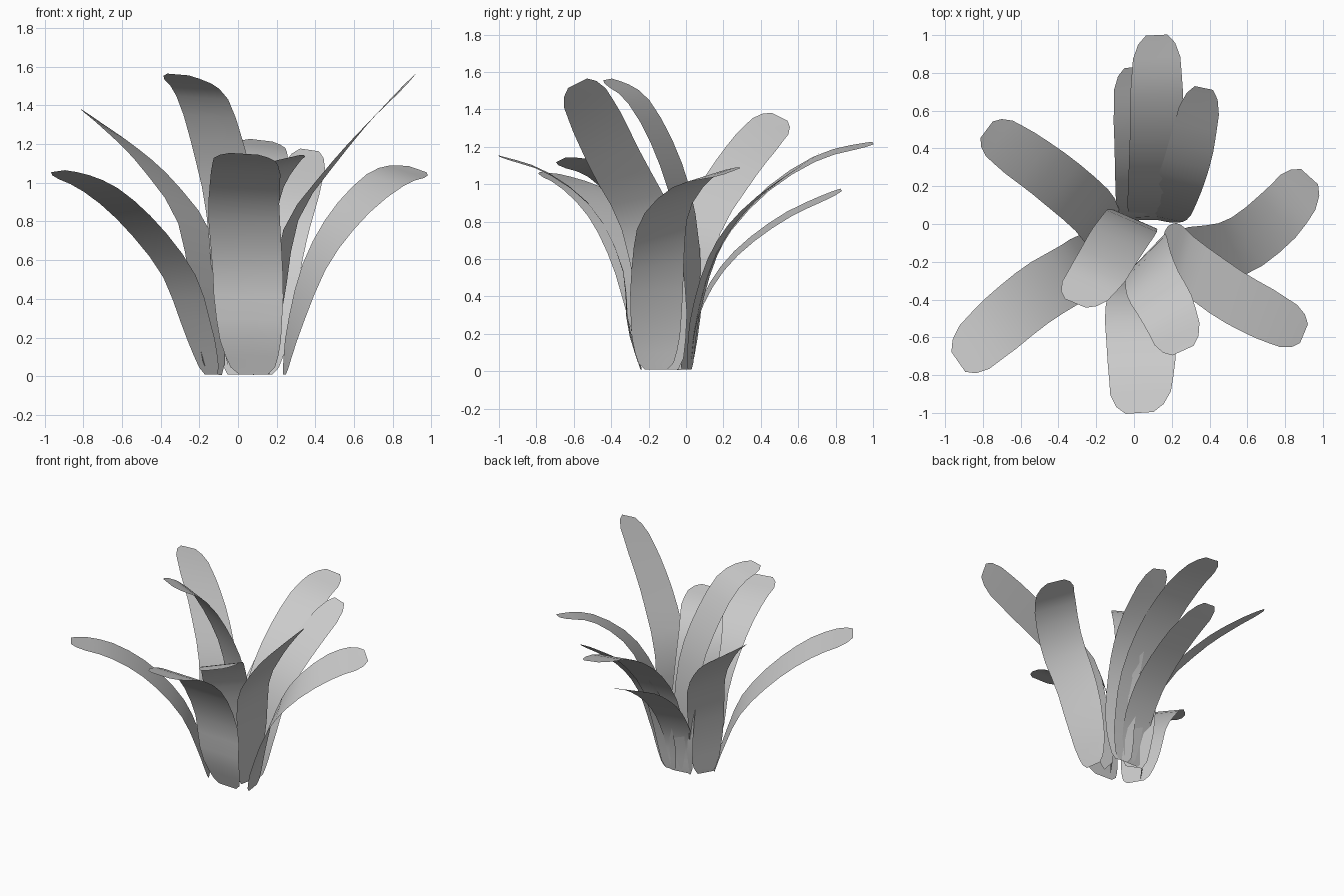
import bpy
import math
from mathutils import Vector

# Blade width along the leaf: narrow foot, broad middle, blunt rounded tip
PROFILE = [(0, .4), (.03, .62), (.12, .83), (.3, .97), (.55, 1), (.8, .97), (.92, .87), (.97, .68), (1, .4)]


def spline(p, t):
    """Catmull-Rom point on a path, t in 0..1."""
    n = len(p) - 1
    f = min(t * n, n - 1e-6)
    i = int(f)
    u = f - i
    b, c = p[i], p[i + 1]
    a = p[i - 1] if i else b * 2 - c
    d = p[i + 2] if i + 2 <= n else c * 2 - b
    return 0.5 * (2 * b + (c - a) * u + (2 * a - 5 * b + 4 * c - d) * u**2
                  + (3 * b - a - 3 * c + d) * u**3)


def width_at(t):
    for (t0, w0), (t1, w1) in zip(PROFILE, PROFILE[1:]):
        if t <= t1:
            return w0 + (w1 - w0) * (t - t0) / (t1 - t0)
    return PROFILE[-1][1]


def leaf(name, width, side_foot, side_tip, path):
    """Single-sided ribbon following a centre path, twisting from foot to tip."""
    pts = [Vector(p) for p in path]
    s0, s1 = Vector(side_foot).normalized(), Vector(side_tip).normalized()
    stations = [0, .03, .08, .15, .23, .31, .39, .47, .55, .63, .71, .79, .86, .92, .97, 1]
    verts, faces = [], []
    for t in stations:
        c = spline(pts, t)
        side = s0.lerp(s1, t).normalized() * width * width_at(t) / 2
        verts += [c - side, c, c + side]
    for r in range(len(stations) - 1):
        for k in range(2):
            a = r * 3 + k
            faces.append((a, a + 1, a + 4, a + 3))
    mesh = bpy.data.meshes.new(name)
    mesh.from_pydata(verts, [], faces)
    mesh.polygons.foreach_set("use_smooth", [True] * len(faces))
    obj = bpy.data.objects.new(name, mesh)
    bpy.context.collection.objects.link(obj)


# Back leaves
leaf("leaf_back_left", .29, (.16, .2, -.02), (.15, .2, -.1),
     [(-.12, -.07, .01), (-.16, -.02, .4), (-.23, .08, .78), (-.43, .25, 1.06), (-.61, .38, 1.23), (-.78, .5, 1.36)])
leaf("leaf_back_upper", .29, (1, 0, 0), (1, .05, -.12),
     [(.1, .02, .01), (.1, .06, .3), (.11, .17, .65), (.12, .4, .94), (.12, .7, 1.14), (.12, 1, 1.22)])
leaf("leaf_back_lower", .26, (1, .05, -.05), (1, .1, -.12),
     [(.03, .02, .01), (.03, .06, .3), (.03, .22, .58), (.02, .5, .81), (.0, .83, .97)])
leaf("leaf_back_right", .25, (.95, -.2, 0), (.95, -.2, -.14),
     [(.13, .02, .01), (.17, .05, .3), (.22, .16, .65), (.29, .36, .91), (.37, .72, 1.17)])
# Side leaves
leaf("leaf_right", .31, (.04, -.3, 0), (.2, -.18, -.07),
     [(.24, -.16, .01), (.29, -.16, .25), (.4, -.15, .58), (.57, -.11, .84), (.77, .05, 1.02), (.93, .25, 1.07)])
leaf("leaf_front_right_tall", .3, (-.05, -.25, 0), (-.1, -.24, -.12),
     [(.15, -.1, .01), (.21, -.13, .4), (.28, -.21, .8), (.5, -.37, 1.11), (.7, -.48, 1.34), (.9, -.58, 1.54)])
leaf("leaf_front_left", .32, (.13, -.22, 0), (.14, -.2, .02),
     [(-.14, -.15, .01), (-.21, -.18, .25), (-.31, -.25, .53), (-.51, -.37, .79), (-.72, -.54, .97), (-.93, -.73, 1.06)])
# Front and centre leaves
leaf("leaf_centre_tall", .3, (.25, -.11, 0), (.24, -.1, -.02),
     [(0, .0, .01), (0, .03, .4), (-.03, -.01, .85), (-.1, -.11, 1.18), (-.19, -.26, 1.45), (-.31, -.42, 1.56)])
leaf("leaf_front", .37, (1, -.05, 0), (1, .07, -.06),
     [(.08, -.24, .01), (.06, -.31, .25), (.05, -.34, .55), (.03, -.49, .86), (.04, -.74, 1.06), (.03, -1, 1.15)])
leaf("leaf_centre_short", .31, (.22, .26, 0), (.22, .1, .05),
     [(.1, -.14, .01), (.07, -.15, .35), (.07, -.22, .7), (.1, -.32, .93), (.18, -.46, 1.07), (.26, -.67, 1.13)])
